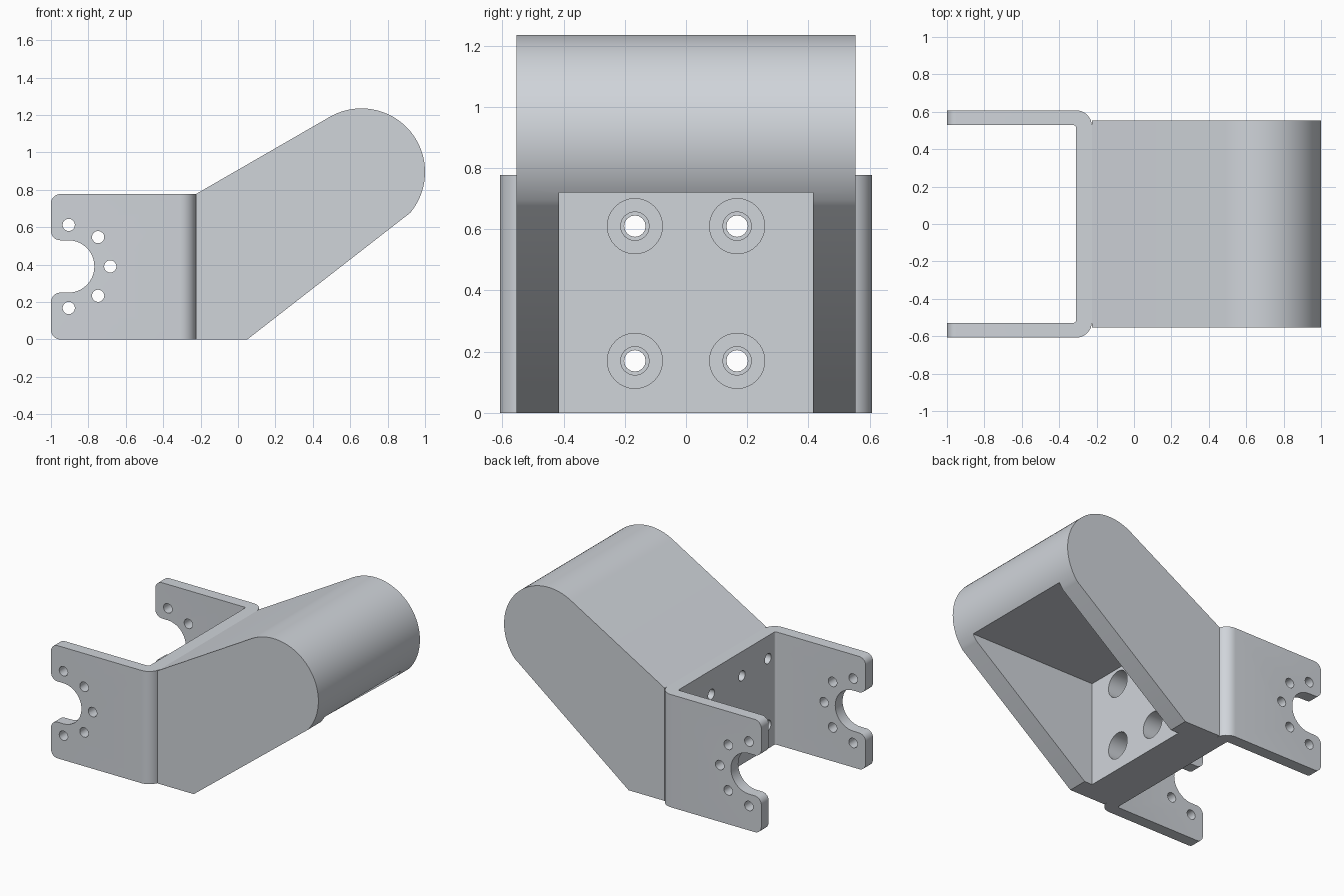
import bpy, bmesh, math
from mathutils import Vector

if "Cube" in bpy.data.objects:
    bpy.data.objects.remove(bpy.data.objects["Cube"], do_unlink=True)

grey = bpy.data.materials.new("light_grey")
grey.use_nodes = True
COLOUR = (0.63, 0.66, 0.7, 1)
grey.diffuse_color = COLOUR
grey.node_tree.nodes["Principled BSDF"].inputs["Base Color"].default_value = COLOUR


def rounded(corners, steps=8):
    """Outline from (a, b, radius) corners; radius 0 stays sharp."""
    pts = []
    for i, (a, b, r) in enumerate(corners):
        p = Vector((a, b))
        if r == 0:
            pts.append(p)
            continue
        u = (Vector(corners[i - 1][:2]) - p).normalized()
        v = (Vector(corners[(i + 1) % len(corners)][:2]) - p).normalized()
        half = u.angle(v) / 2
        centre = p + (u + v).normalized() * r / math.sin(half)
        start = p + u * r / math.tan(half) - centre
        end = p + v * r / math.tan(half) - centre
        for k in range(steps + 1):
            turn = half * 2 - math.pi
            w = math.sin(turn * (1 - k / steps)) * start + math.sin(turn * k / steps) * end
            pts.append(centre + w.normalized() * r * math.copysign(1, math.sin(turn)))
    return pts


def arc(a, b, r, start, end, steps):
    angles = [math.radians(start + (end - start) * k / steps) for k in range(steps + 1)]
    return [Vector((a + r * math.cos(t), b + r * math.sin(t))) for t in angles]


def circle(a, b, r, sides=16):
    return arc(a, b, r, 0, 360, sides)[:-1]


def prism(name, outline, axis, lo, hi):
    """Extrude a 2D outline along the given axis index."""
    bm = bmesh.new()
    verts = []
    for p in outline:
        co = list(p)
        co.insert(axis, lo)
        verts.append(bm.verts.new(co))
    face = bm.faces.new(verts)
    move = Vector((0, 0, 0))
    move[axis] = hi - lo
    new = bmesh.ops.extrude_face_region(bm, geom=[face])["geom"]
    bmesh.ops.translate(bm, vec=move, verts=[g for g in new if isinstance(g, bmesh.types.BMVert)])
    bmesh.ops.recalc_face_normals(bm, faces=bm.faces)
    mesh = bpy.data.meshes.new(name)
    bm.to_mesh(mesh)
    bm.free()
    mesh.materials.append(grey)
    obj = bpy.data.objects.new(name, mesh)
    bpy.context.collection.objects.link(obj)
    return obj


def carve(obj, outline, axis, lo, hi, mode="DIFFERENCE"):
    """Apply one boolean with a temporary prism."""
    cutter = prism("cutter", outline, axis, lo, hi)
    cutter.hide_render = True
    mod = obj.modifiers.new("carve", "BOOLEAN")
    mod.operation, mod.solver, mod.object = mode, "EXACT", cutter
    bpy.context.view_layer.update()
    result = bpy.data.meshes.new_from_object(obj.evaluated_get(bpy.context.evaluated_depsgraph_get()))
    obj.modifiers.clear()
    obj.data = result
    bpy.data.objects.remove(cutter, do_unlink=True)


JOINT, TOP = -0.225, 0.777
BOLTS = [(y, z) for y in (-0.167, 0.167) for z in (0.17, 0.61)]

# Arm: sloping block with a round end
profile = [(JOINT, 0), (0.05, 0)] + arc(0.66, 0.895, 0.34, -40, 120, 40) + [(JOINT, TOP)]
arm = prism("arm", profile, 1, -0.553, 0.553)

# Pocket under the arm, with counterbored bolt holes in its end wall
pocket = [(-0.01, -0.1), (1.2, -0.1), (1.2, 0.72), (-0.01, 0.72)]
carve(arm, pocket, 1, -0.415, 0.415)
for y, z in BOLTS:
    carve(arm, circle(y, z, 0.09, 32), 0, -0.13, 0.05)
    carve(arm, circle(y, z, 0.047), 0, -0.3, -0.1)

# Bracket: bent U-shaped strip seen from above
half, inner = 0.608, 0.528
strip = rounded([(-1.1, half, 0), (JOINT, half, 0.085), (JOINT, -half, 0.085), (-1.1, -half, 0),
                 (-1.1, -inner, 0), (-0.31, -inner, 0.012), (-0.31, inner, 0.012), (-1.1, inner, 0)])
bracket = prism("bracket", strip, 2, -0.1, 0.9)

# Side outline with rounded corners and the open slot
side = rounded([(0, 0, 0), (0, TOP, 0), (-1, TOP, 0.05), (-1, 0.53, 0.05), (-0.768, 0.53, 0.139),
                (-0.768, 0.25, 0.139), (-1, 0.25, 0.05), (-1, 0, 0.05)], 10)
carve(bracket, side, 1, -1, 1, "INTERSECT")

# Ring of screw holes through both side plates
for k in range(-2, 3):
    t = math.radians(45 * k)
    carve(bracket, circle(-0.905 + 0.222 * math.cos(t), 0.39 + 0.222 * math.sin(t), 0.033), 1, -1, 1)

# Bolt holes and outer holes through the web
for y, z in BOLTS + [(y, z) for y in (-0.45, 0.45) for z in (0.16, 0.62)]:
    carve(bracket, circle(y, z, 0.035), 0, -0.5, 0)

for obj in (arm, bracket):
    bpy.ops.object.select_all(action="DESELECT")
    obj.select_set(True)
    bpy.context.view_layer.objects.active = obj
    bpy.ops.object.shade_smooth_by_angle(angle=math.radians(30))
